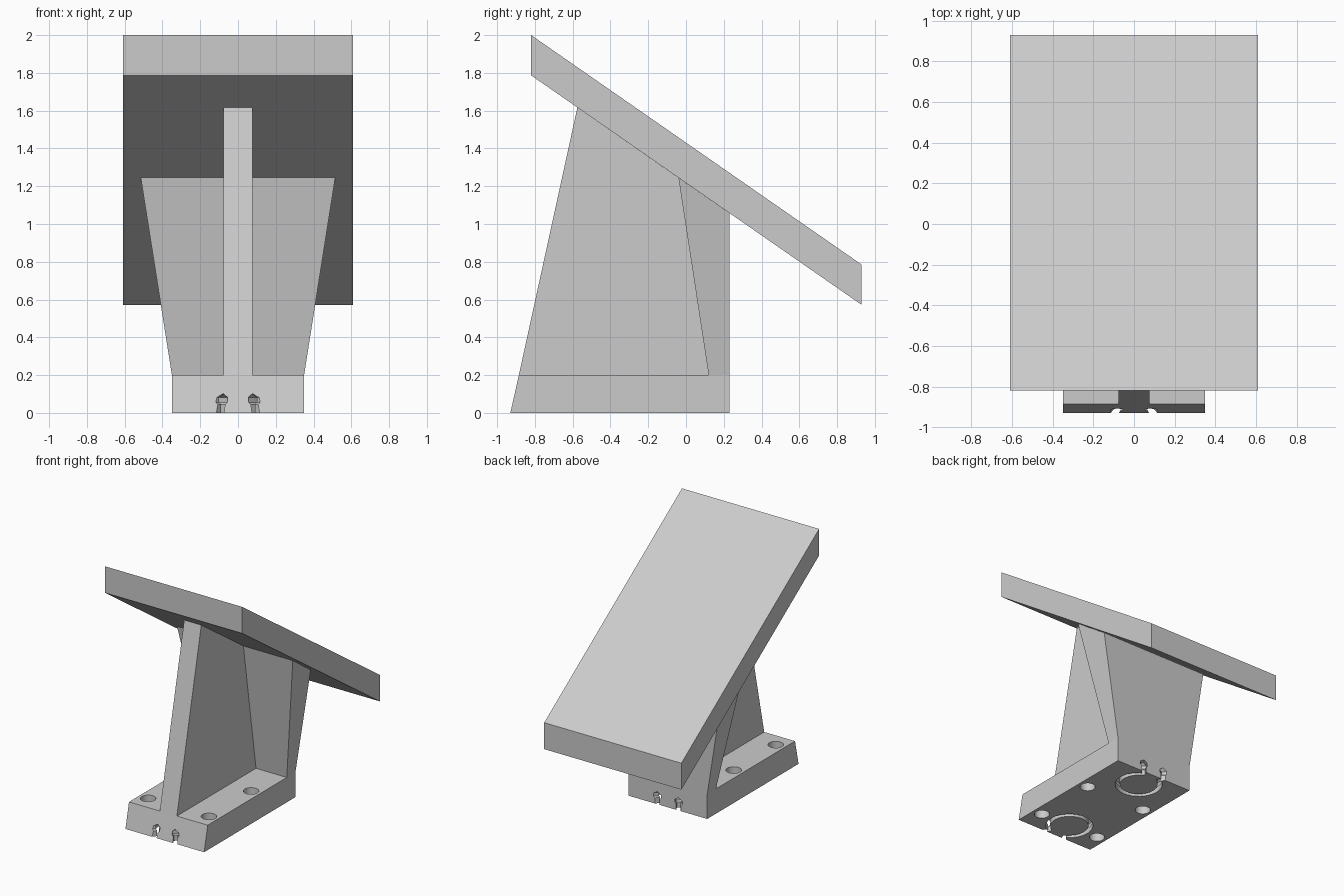
import bpy, bmesh, math
from mathutils import Vector

cube = bpy.data.objects.get("Cube")
if cube:
    bpy.data.objects.remove(cube, do_unlink=True)

grey = bpy.data.materials.new("plain grey")
grey.use_nodes = True
colour = (0.6, 0.6, 0.6, 1)
grey.diffuse_color = colour
grey.node_tree.nodes["Principled BSDF"].inputs["Base Color"].default_value = colour


def finish(bm, name):
    bmesh.ops.recalc_face_normals(bm, faces=bm.faces)
    mesh = bpy.data.meshes.new(name)
    bm.to_mesh(mesh)
    bm.free()
    obj = bpy.data.objects.new(name, mesh)
    bpy.context.collection.objects.link(obj)
    mesh.materials.append(grey)
    return obj


def loft(name, rings):
    """Skin a list of equal rings of points and cap both ends."""
    bm = bmesh.new()
    rows = [[bm.verts.new(p) for p in ring] for ring in rings]
    n = len(rows[0])
    for a, b in zip(rows, rows[1:]):
        for i in range(n):
            j = (i + 1) % n
            bm.faces.new((a[i], a[j], b[j], b[i]))
    bm.faces.new(rows[0])
    bm.faces.new(rows[-1])
    return finish(bm, name)


def side_prism(name, profile, half_width):
    """Side profile (y, z) spread to both sides by a width that may vary with z."""
    return loft(name, [[(s * half_width(z), y, z) for y, z in profile] for s in (-1, 1)])


def cut(obj, cutter):
    mod = obj.modifiers.new("cut", 'BOOLEAN')
    mod.operation = 'DIFFERENCE'
    mod.solver = 'EXACT'
    mod.object = cutter
    bpy.context.view_layer.objects.active = obj
    bpy.ops.object.modifier_apply(modifier=mod.name)
    bpy.data.objects.remove(cutter, do_unlink=True)


# Sloping top board
side_prism("top_board", [(-0.82, 2.0), (0.93, 0.785), (0.93, 0.572), (-0.82, 1.787)],
           lambda z: 0.61)

# Central rib
side_prism("centre_rib", [(-0.885, 0.2), (-0.575, 1.617), (0.15, 1.113), (0.15, 0.2)],
           lambda z: 0.076)

# Rear wall, wider and thicker towards the top
side_prism("rear_wall", [(0.12, 0.2), (-0.04, 1.245), (0.23, 1.058), (0.23, 0.2)],
           lambda z: 0.35 + 0.165 * (z - 0.2) / 1.045)

# Foot block
foot = side_prism("foot_block", [(-0.93, 0), (-0.885, 0.2), (0.23, 0.2), (0.23, 0)],
                  lambda z: 0.35)

# Screw holes
for x in (-0.27, 0.27):
    for y in (-0.755, -0.22):
        rings = [[(x + 0.057 * math.cos(k * math.tau / 32),
                   y + 0.057 * math.sin(k * math.tau / 32), z) for k in range(32)]
                 for z in (-0.1, 0.3)]
        cut(foot, loft("hole_cutter", rings))

# Undercut horseshoe grooves, open at the front and back ends
section = [(-0.017, -0.02), (-0.017, 0.045), (-0.027, 0.055), (-0.027, 0.082),
           (0, 0.102), (0.027, 0.082), (0.027, 0.055), (0.017, 0.045), (0.017, -0.02)]
for centre, way in ((-0.755, -1), (0.055, 1)):
    start = math.radians(27)
    steps = 28
    path = [Vector((0.13, 0.22)), Vector((0.093, 0.175))]
    for k in range(steps + 1):
        a = start + (math.tau - 2 * start) * k / steps
        path.append(Vector((0.16 * math.sin(a), 0.16 * math.cos(a))))
    path += [Vector((-0.093, 0.175)), Vector((-0.13, 0.22))]
    rings = []
    for i, p in enumerate(path):
        along = (path[min(i + 1, len(path) - 1)] - path[max(i - 1, 0)]).normalized()
        side = Vector((-along.y, along.x))
        rings.append([(p.x + side.x * u, centre + way * (p.y + side.y * u), z)
                      for u, z in section])
    cut(foot, loft("groove_cutter", rings))

# Smooth the round hole and groove walls, keep the rest crisp
bpy.ops.object.select_all(action='DESELECT')
foot.select_set(True)
bpy.context.view_layer.objects.active = foot
bpy.ops.object.shade_smooth_by_angle(angle=math.radians(25))
